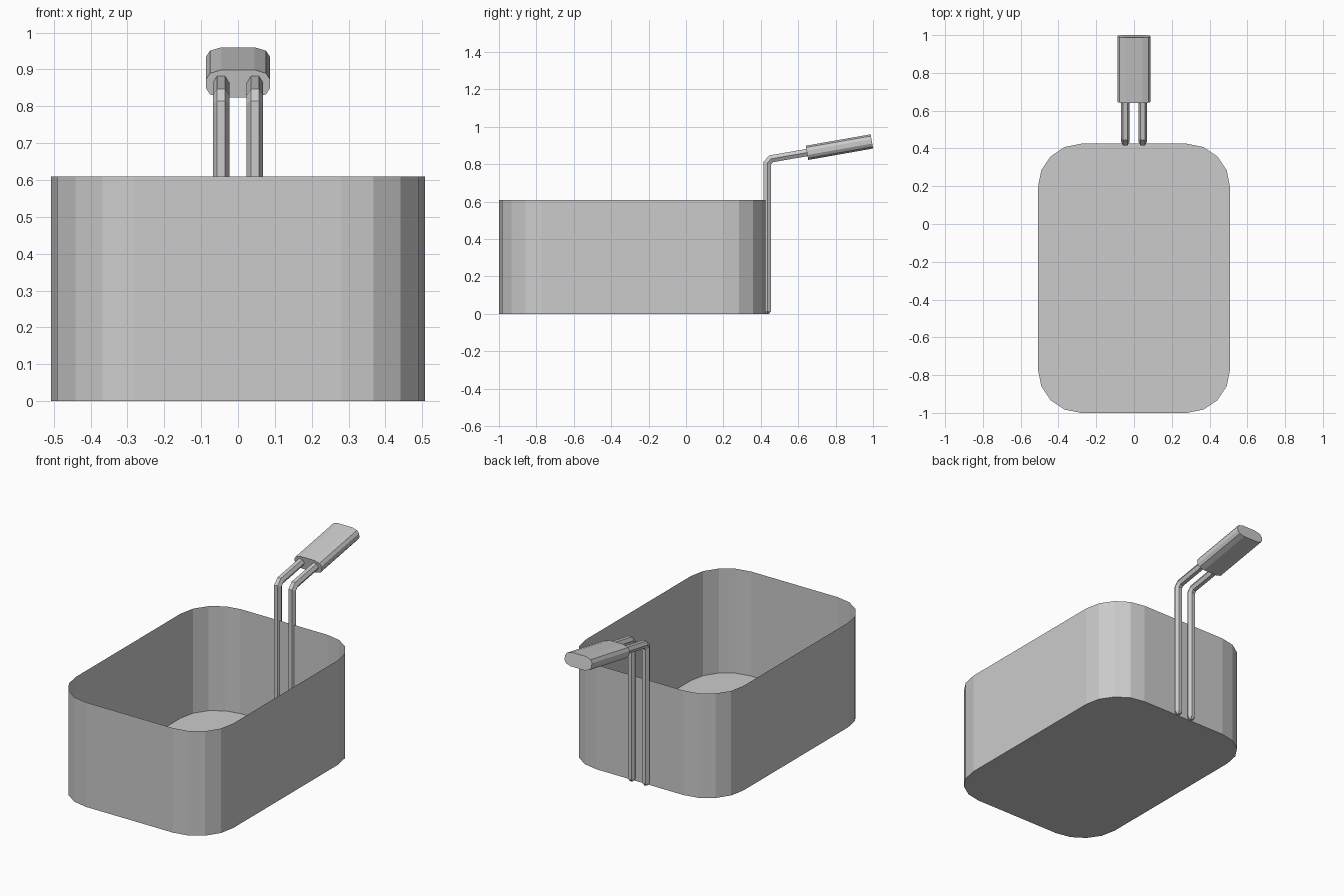
import bpy
from math import cos, sin, pi, radians
from mathutils import Vector

if "Cube" in bpy.data.objects:
    bpy.data.objects.remove(bpy.data.objects["Cube"])


def make(name, verts, faces):
    me = bpy.data.meshes.new(name)
    me.from_pydata(verts, [], faces)
    me.update()
    ob = bpy.data.objects.new(name, me)
    bpy.context.collection.objects.link(ob)
    return ob


def skin(name, rings, cap_start=True, cap_end=True):
    """Join equal closed rings with quads and cap the ends."""
    n = len(rings[0])
    verts = [v for r in rings for v in r]
    faces = []
    for k in range(len(rings) - 1):
        for i in range(n):
            j = (i + 1) % n
            faces.append((k * n + i, k * n + j, (k + 1) * n + j, (k + 1) * n + i))
    if cap_start:
        faces.append(tuple(reversed(range(n))))
    if cap_end:
        faces.append(tuple(range((len(rings) - 1) * n, len(rings) * n)))
    return make(name, verts, faces)


# Basket: open thin shell with rounded corners
R, CX, Y_BACK, Y_FRONT, H = 0.228, 0.28, 0.197, -0.772, 0.61
outline = []
for q, (cx, cy) in enumerate([(CX, Y_BACK), (-CX, Y_BACK), (-CX, Y_FRONT), (CX, Y_FRONT)]):
    for s in range(5):
        a = (q + s / 4) * pi / 2
        outline.append((cx + R * cos(a), cy + R * sin(a)))
skin("basket", [[(x, y, z) for x, y in outline] for z in (0, H)], cap_end=False)

# Bent hexagonal rods: path points are (y, z, section scale)
path = [(0.435, 0.0, 0.45), (0.435, 0.016, 1), (0.435, 0.807, 1),
        (0.455, 0.829, 1), (0.69, 0.870, 1)]


def rod(name, x0, r=0.0225):
    pts = [Vector((0, y, z)) for y, z, _ in path]
    rings = []
    for i, p in enumerate(pts):
        d_in = (p - pts[max(i - 1, 0)]).normalized() if i else (pts[1] - p).normalized()
        d_out = (pts[i + 1] - p).normalized() if i < len(pts) - 1 else d_in
        t = (d_in + d_out).normalized()
        mitre = 1 / t.dot(d_in)
        side = Vector((1, 0, 0))
        up = t.cross(side) * mitre
        c = p + side * x0
        s = r * path[i][2]
        rings.append([c + side * s * cos(k * pi / 3) + up * s * sin(k * pi / 3)
                      for k in range(6)])
    return skin(name, rings)


rod("rod_left", -0.046)
rod("rod_right", 0.046)

# Handle: flattened prism tilted upward
quarter = [(0.087, 0.012), (0.076, 0.029), (0.045, 0.0385)]
profile = quarter + [(-x, z) for x, z in reversed(quarter)]
profile += [(-x, -z) for x, z in profile]
axis = Vector((0, cos(radians(10)), sin(radians(10))))
normal = Vector((0, -axis.z, axis.y))
start = Vector((0, 0.647, 0.861))
# ring order runs clockwise along the axis, so reverse it for outward faces
profile.reverse()
skin("handle", [[start + axis * d + Vector((x, 0, 0)) + normal * z for x, z in profile]
                for d in (0, 0.352)])
